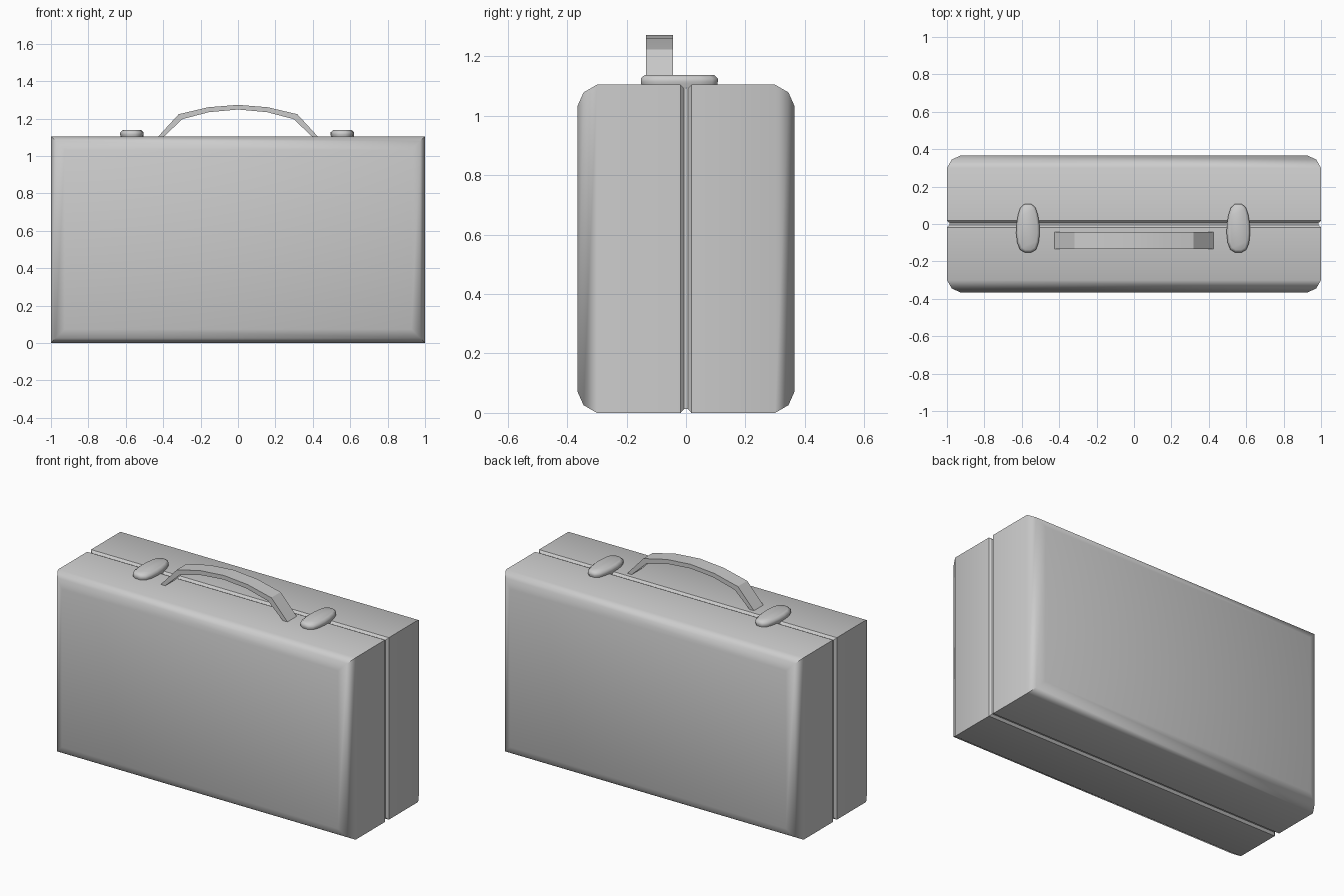
import bpy, bmesh, math

if "Cube" in bpy.data.objects:
    bpy.data.objects.remove(bpy.data.objects["Cube"])


def loft(name, rings):
    """Skin a list of equal-length closed rings and cap both ends."""
    bm = bmesh.new()
    vr = [[bm.verts.new(p) for p in r] for r in rings]
    n = len(vr[0])
    for a, b in zip(vr, vr[1:]):
        for i in range(n):
            j = (i + 1) % n
            bm.faces.new((a[i], a[j], b[j], b[i]))
    bm.faces.new(vr[0])
    bm.faces.new(vr[-1])
    bmesh.ops.recalc_face_normals(bm, faces=bm.faces)
    me = bpy.data.meshes.new(name)
    bm.to_mesh(me)
    bm.free()
    ob = bpy.data.objects.new(name, me)
    bpy.context.collection.objects.link(ob)
    return ob


def smooth(ob, angle):
    bpy.ops.object.select_all(action='DESELECT')
    ob.select_set(True)
    bpy.context.view_layer.objects.active = ob
    bpy.ops.object.shade_smooth_by_angle(angle=math.radians(angle))


# Case body: rectangles stacked along y, inset at the faces and centre seam
H = 1.105
half = [(0.006, 0.013), (0.018, 0.0), (0.30, 0.0), (0.345, 0.026), (0.366, 0.073)]
profile = [(-y, d) for y, d in reversed(half)] + half


def rectangle(y, d):
    return [(-1 + d, y, d), (1 - d, y, d), (1 - d, y, H - d), (-1 + d, y, H - d)]


case = loft("case_body", [rectangle(y, d) for y, d in profile])
smooth(case, 40)

# Carrying handle: arched strap swept across x
outer = [(-0.43, 1.10), (-0.317, 1.223), (-0.16, 1.26), (0, 1.273)]
inner = [(-0.40, 1.10), (-0.297, 1.197), (-0.155, 1.234), (0, 1.248)]


def mirrored(pts):
    return pts + [(-x, z) for x, z in reversed(pts[:-1])]


Y0, Y1 = -0.134, -0.044
handle = loft("handle", [
    [(xo, Y0, zo), (xo, Y1, zo), (xi, Y1, zi), (xi, Y0, zi)]
    for (xo, zo), (xi, zi) in zip(mirrored(outer), mirrored(inner))])
smooth(handle, 30)

# Latches: egg-shaped buttons with a bevelled top
egg = [(0.018, 0.107), (0.04, 0.088), (0.053, 0.05), (0.061, 0.0),
       (0.063, -0.05), (0.057, -0.10), (0.043, -0.137), (0.018, -0.152)]
outline = egg + [(-x, y) for x, y in reversed(egg)]
levels = [(1.095, 0.93), (1.108, 0.98), (1.115, 1.0), (1.126, 1.0), (1.138, 0.78)]
for name, cx in (("left_latch", -0.567), ("right_latch", 0.558)):
    rings = []
    for z, s in levels:
        sy = 1 - (1 - s) * 0.45  # even inset on the long axis
        rings.append([(cx + x * s, -0.022 + (y + 0.022) * sy, z) for x, y in outline])
    smooth(loft(name, rings), 50)
